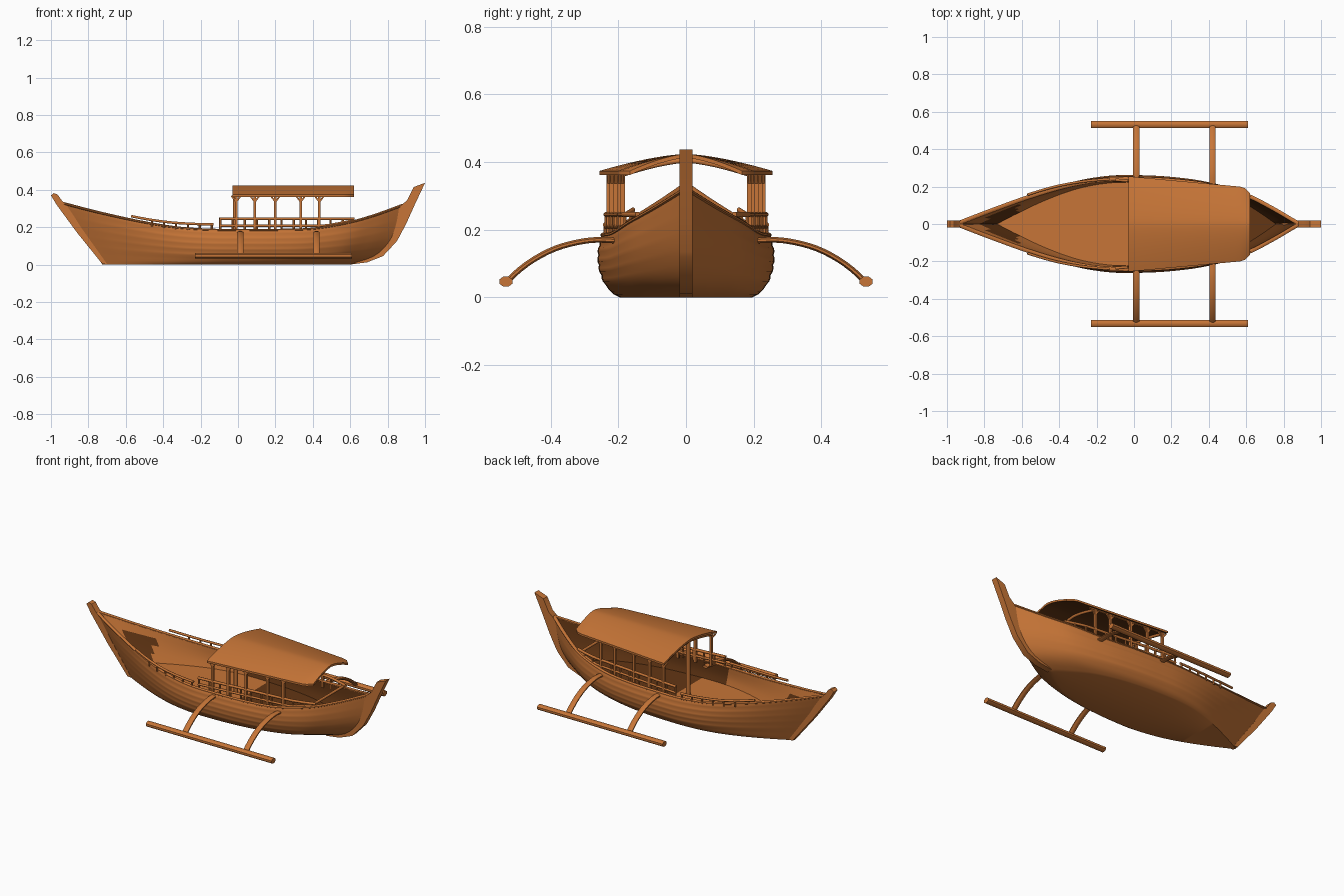
import bpy, bmesh, math
from mathutils import Vector

if "Cube" in bpy.data.objects:
    bpy.data.objects.remove(bpy.data.objects["Cube"])

wood = bpy.data.materials.new("warm wood")
wood.diffuse_color = (0.57, 0.178, 0.038, 1)
wood.use_nodes = True
wood.node_tree.nodes["Principled BSDF"].inputs["Base Color"].default_value = wood.diffuse_color
dark = bpy.data.materials.new("dark brown wood")
dark.diffuse_color = (0.125, 0.037, 0.007, 1)
dark.use_nodes = True
dark.node_tree.nodes["Principled BSDF"].inputs["Base Color"].default_value = dark.diffuse_color


def curve_at(table, x):
    """Smooth interpolation through (x, value) points."""
    n = len(table)
    if x <= table[0][0]: return table[0][1]
    if x >= table[-1][0]: return table[-1][1]
    i = max(k for k in range(n - 1) if table[k][0] <= x)
    slope = lambda a, b: (table[b][1] - table[a][1]) / (table[b][0] - table[a][0])
    m0 = slope(max(i - 1, 0), i + 1)
    m1 = slope(i, min(i + 2, n - 1))
    h = table[i + 1][0] - table[i][0]
    t = (x - table[i][0]) / h
    return ((2*t**3 - 3*t**2 + 1) * table[i][1] + (t**3 - 2*t**2 + t) * h * m0
            + (3*t**2 - 2*t**3) * table[i + 1][1] + (t**3 - t**2) * h * m1)


def make(name, verts, faces, angle=35, is_dark=None):
    me = bpy.data.meshes.new(name)
    me.from_pydata(verts, [], faces)
    me.materials.append(wood)
    if is_dark:
        me.materials.append(dark)
    bm = bmesh.new()
    bm.from_mesh(me)
    bmesh.ops.remove_doubles(bm, verts=bm.verts, dist=1e-5)
    bmesh.ops.recalc_face_normals(bm, faces=bm.faces)
    bm.normal_update()
    if is_dark:
        for f in bm.faces:
            f.material_index = int(is_dark(f.calc_center_median(), f.normal))
    bm.to_mesh(me)
    bm.free()
    ob = bpy.data.objects.new(name, me)
    bpy.context.collection.objects.link(ob)
    bpy.ops.object.select_all(action='DESELECT')
    ob.select_set(True)
    bpy.context.view_layer.objects.active = ob
    bpy.ops.object.shade_smooth_by_angle(angle=math.radians(angle))
    return ob


def tube(name, pts, ry, rz=None, sides=8):
    """Sweep an elliptical section (ry sideways, rz upwards) along a path."""
    rz = rz or ry
    pts = [Vector(p) for p in pts]
    verts, n = [], len(pts)
    for i, p in enumerate(pts):
        d = (pts[min(i + 1, n - 1)] - pts[max(i - 1, 0)]).normalized()
        up = Vector((0, 0, 1)) if abs(d.z) < 0.95 else Vector((1, 0, 0))
        side = d.cross(up).normalized()
        top = side.cross(d)
        for k in range(sides):
            a = math.tau * (k + 0.5) / sides
            verts.append(p + side * ry * math.cos(a) + top * rz * math.sin(a))
    faces = [(i*sides + k, i*sides + (k+1) % sides, (i+1)*sides + (k+1) % sides, (i+1)*sides + k)
             for i in range(n - 1) for k in range(sides)]
    faces += [tuple(range(sides)), tuple(range((n-1)*sides, n*sides))]
    return make(name, verts, faces, 50)


def plate(name, outline, half):
    """Side outline in x/z extruded across the boat."""
    n = len(outline)
    verts = [(x, y, z) for y in (-half, half) for x, z in outline]
    faces = [tuple(range(n)), tuple(range(n, 2*n))]
    faces += [(i, (i+1) % n, n + (i+1) % n, n + i) for i in range(n)]
    return make(name, verts, faces)


# Hull lines
SHEER = [(-.96, .335), (-.8, .285), (-.6, .235), (-.4, .2), (-.2, .186), (0, .185), (.2, .185),
         (.4, .192), (.6, .225), (.75, .268), (.9, .325)]
WIDTH = [(-.96, .004), (-.8, .078), (-.6, .158), (-.4, .217), (-.2, .247), (0, .25), (.2, .24),
         (.4, .215), (.6, .165), (.75, .09), (.89, .004)]
STERN = [(0, .6), (.02, .69), (.05, .765), (.12, .835), (.2, .872), (.33, .9)]
SECTION = [(0, .78), (.06, .86), (.2, .945), (.45, 1.015), (.7, 1.03), (1, .99)]
FLOOR = .085
bow_x = lambda z: -.725 - .235 * z / .335
stern_x = lambda z: curve_at(STERN, z)


def hull_point(u, z=None, t=None, inset=0.0):
    xs = -.96 + u * 1.86
    top = curve_at(SHEER, xs)
    z = t * top if z is None else z
    a, b = bow_x(z), stern_x(z)
    y = max(curve_at(WIDTH, xs) * curve_at(SECTION, z / top) - inset, 0)
    return [a + (b - a) * u, y, z]


def hull_dark(c, n):
    """Dark inner walls at the bow tip and under the cabin, dark cabin floor."""
    wall = n.y * c.y < 0 and abs(n.y) > .3
    floor = n.z > .9 and abs(c.z - FLOOR) < .004
    return (wall and (c.x > -.12 or (-.88 < c.x < -.62 and c.z < .22))) or (floor and c.x > .05)


# Hull shell with lapped planks and inner floor
N, PL = 90, 5
verts, rows = [], 0
for i in range(N + 1):
    u = i / N
    row = [hull_point(u, t=0)]
    row[0][1] = 0
    row.append(hull_point(u, t=0))
    for t in (.02, .05, .09, .14):
        row.append(hull_point(u, t=t))
    fade = min(1, 3 * u, 3 * (1 - u))
    for p in range(PL):
        for f, out in ((0, .0), (.35, .0035), (.7, .003)):
            q = hull_point(u, t=.2 + .8 * (p + f) / PL)
            q[1] += out * fade
            row.append(q)
    row.append(hull_point(u, t=1))
    top = row[-1][2]
    for s in (1, .75, .5, .25, 0):
        row.append(hull_point(u, z=FLOOR + (top - FLOOR) * s, inset=.018 + .014 * (1 - s)))
    row.append([row[-1][0], 0, FLOOR])
    rows = len(row)
    verts += row
faces = [(i*rows + k, (i+1)*rows + k, (i+1)*rows + k + 1, i*rows + k + 1)
         for i in range(N) for k in range(rows - 1)]
M = len(verts)
verts += [(x, -y, z) for x, y, z in verts]
faces += [tuple(M + v for v in reversed(f)) for f in faces]
make("hull", verts, faces, 50, hull_dark)

# Bow and stern posts
plate("bow_post", [(-.725, .003), (-.7, .003), (-.84, .2), (-.915, .32), (-.94, .34), (-.965, .375),
                   (-.985, .382), (-1, .37), (-.97, .32), (-.86, .17)], .019)
plate("stern_post", [(.6, .0), (.69, .012), (.775, .045), (.845, .12), (.855, .135), (.9, .22), (.945, .32),
                     (1, .437), (.94, .415), (.905, .345), (.86, .305), (.83, .2), (.78, .1), (.68, .03)], .019)

# Roof: arched, narrowing aft, dark underneath
half_roof = lambda x: .255 - .06 * (x + .03) / .65


def roof_z(x, s):
    return .424 - .05 * abs(s) ** 1.5


verts, RX, RY = [], 24, 24
for layer in (0, -.012):
    for i in range(RX + 1):
        x = -.03 + .65 * i / RX
        h = half_roof(x) - .03 * max(0, (x - .57) / .05) ** 2
        for j in range(RY + 1):
            s = 2 * j / RY - 1
            verts.append((x, s * h, roof_z(x, s) + layer))
C = (RX + 1) * (RY + 1)
g = lambda i, j, l=0: l * C + i * (RY + 1) + j
faces = [(g(i, j, l), g(i+1, j, l), g(i+1, j+1, l), g(i, j+1, l))
         for l in (0, 1) for i in range(RX) for j in range(RY)]
for j in (0, RY):
    faces += [(g(i, j), g(i+1, j), g(i+1, j, 1), g(i, j, 1)) for i in range(RX)]
for i in (0, RX):
    faces += [(g(i, j), g(i, j+1), g(i, j+1, 1), g(i, j, 1)) for j in range(RY)]
make("roof", verts, faces, 35, lambda c, n: n.z < -.5)

side_y = lambda x: min(curve_at(WIDTH, x) - .015, half_roof(x) - .025)
span = lambda a, b, n: [a + (b - a) * i / n for i in range(n + 1)]

for sgn, label in ((1, "left"), (-1, "right")):
    # Gunwale
    tube(f"{label}_gunwale", [(p[0], sgn * p[1], p[2]) for p in
         (hull_point(u, t=1, inset=.006) for u in span(.01, .99, 60))], .011, .007)

    # Cabin posts, eave beam and brackets
    for x in (-.01, .09, .2, .335, .435):
        y = sgn * side_y(x)
        tube(f"{label}_cabin_post", [(x, y, .17), (x, y, .375)], .01, sides=4)
        for d in (-.025, .025):
            tube(f"{label}_bracket", [(x, y, .335), (x + d, y, .368)], .006, sides=4)
    tube(f"{label}_eave_beam", [(x, sgn * side_y(x), .37) for x in span(-.02, .47, 12)], .009, sides=4)

    # Cabin railing with balusters
    for z, r in ((.245, .008), (.208, .007)):
        tube(f"{label}_cabin_rail", [(x, sgn * side_y(x), max(z, curve_at(SHEER, x) + .008))
             for x in span(-.1, .62, 20)], r)
    for x in span(-.095, .56, 10):
        tube(f"{label}_baluster", [(x, sgn * side_y(x), .18), (x, sgn * side_y(x), .245)], .006, sides=6)

    # Foredeck railing
    rail = lambda x: (x, sgn * (curve_at(WIDTH, x) - .012), curve_at(SHEER, x) + .03)
    tube(f"{label}_fore_rail", [rail(x) for x in span(-.57, -.13, 16)], .007)
    for x in span(-.46, -.14, 5):
        a = rail(x)
        tube(f"{label}_fore_baluster", [(a[0], a[1], a[2] - .035), a], .006, sides=6)

    # Outrigger: curved arms and float
    ARM = [(.21, .168), (.27, .17), (.33, .161), (.39, .143), (.45, .112), (.5, .075), (.53, .045)]
    for x in (.012, .42):
        tube(f"{label}_outrigger_arm", [(x, sgn * y, curve_at(ARM, y)) for y in span(.2, .53, 16)], .018, .009)
    tube(f"{label}_outrigger_float", [(x, sgn * .532, .047) for x in (-.23, -.19, .57, .61)], .021, .016, 8)

# Centre post under the roof and cross beams
tube("centre_post", [(-.015, 0, FLOOR - .01), (-.015, 0, .415)], .012)
tube("stern_cross_beam", [(.6, -.15, .235), (.6, .15, .235)], .008)
for x in (-.015, .435):
    h = half_roof(x)
    tube("roof_rafter", [(x, s * h, roof_z(x, s) - .019) for s in span(-.9, .9, 14)], .008)
